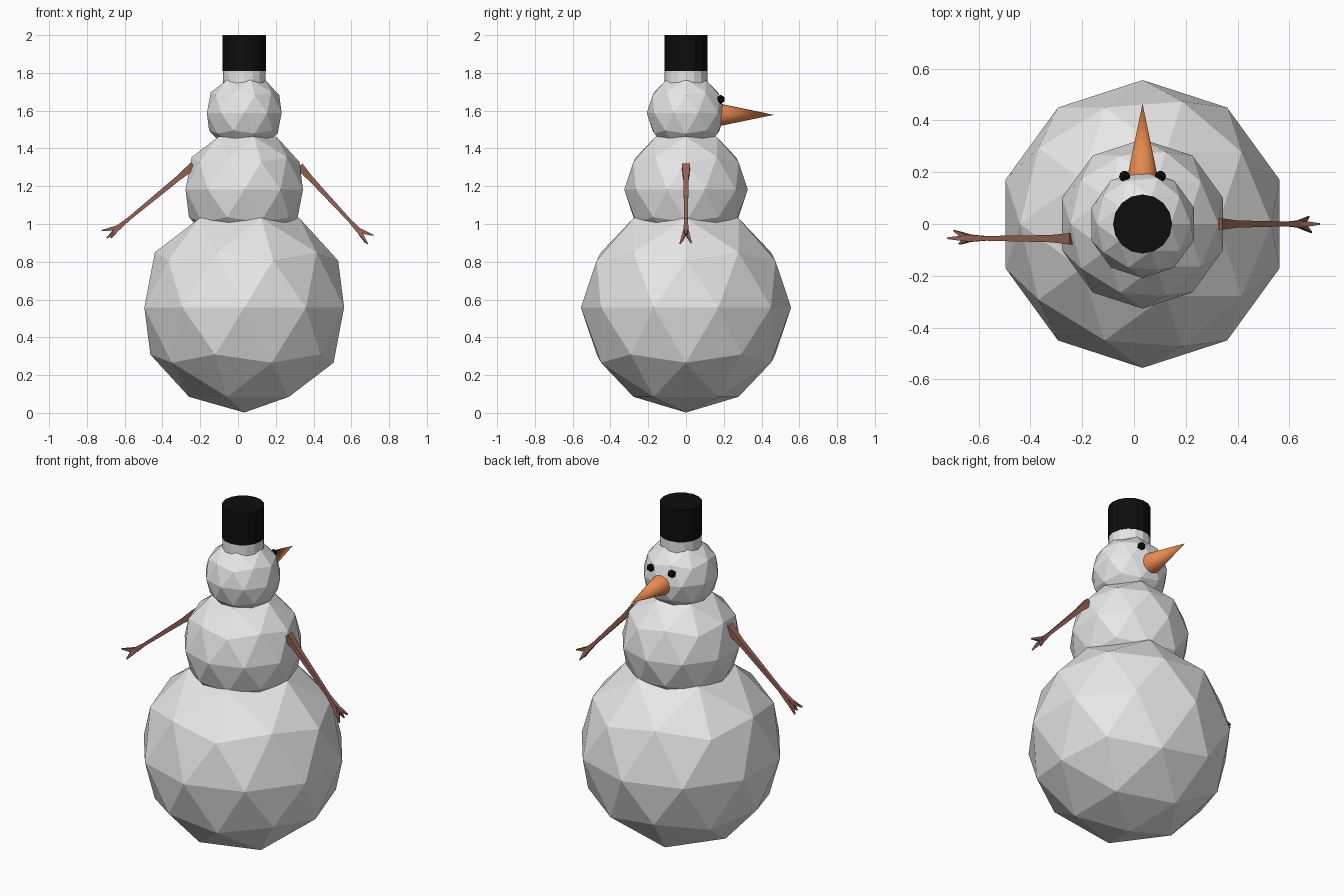
import bpy, bmesh, math
from mathutils import Vector

if "Cube" in bpy.data.objects:
    bpy.data.objects.remove(bpy.data.objects["Cube"], do_unlink=True)

CX = 0.033  # axis of the body


def material(name, r, g, b):
    m = bpy.data.materials.new(name)
    m.use_nodes = True
    m.diffuse_color = (r, g, b, 1)
    bsdf = m.node_tree.nodes["Principled BSDF"]
    bsdf.inputs["Base Color"].default_value = (r, g, b, 1)
    bsdf.inputs["Roughness"].default_value = 0.8
    return m


snow = material("snow white", 0.8, 0.8, 0.8)
black = material("coal black", 0.004, 0.004, 0.004)
orange = material("carrot orange", 0.8, 0.25, 0.075)
brown = material("twig brown", 0.3, 0.12, 0.085)


def finish(name, bm, mat):
    bmesh.ops.recalc_face_normals(bm, faces=bm.faces)
    mesh = bpy.data.meshes.new(name)
    bm.to_mesh(mesh)
    bm.free()
    mesh.materials.append(mat)
    obj = bpy.data.objects.new(name, mesh)
    bpy.context.collection.objects.link(obj)
    return obj


def ball(name, centre, radius, mat, level=2):
    bm = bmesh.new()
    bmesh.ops.create_icosphere(bm, subdivisions=level, radius=radius)
    bmesh.ops.translate(bm, verts=bm.verts, vec=centre)
    return finish(name, bm, mat)


def cone(name, centre, r1, r2, depth, sides, mat, axis=(0, 0, 1)):
    bm = bmesh.new()
    bmesh.ops.create_cone(bm, cap_ends=True, segments=sides,
                          radius1=r1, radius2=r2, depth=depth)
    turn = Vector((0, 0, 1)).rotation_difference(Vector(axis))
    bmesh.ops.rotate(bm, verts=bm.verts, matrix=turn.to_matrix())
    bmesh.ops.translate(bm, verts=bm.verts, vec=centre)
    return finish(name, bm, mat)


def add_stick(bm, path, widths):
    """Square-section stick through the points of a path."""
    along = (Vector(path[-1]) - Vector(path[0])).normalized()
    side = along.cross(Vector((0, 1, 0))).normalized()
    across = along.cross(side)
    rings = []
    for p, w in zip(path, widths):
        rings.append([bm.verts.new(Vector(p) + w * (a * side + b * across))
                      for a, b in ((1, 1), (-1, 1), (-1, -1), (1, -1))])
    for low, high in zip(rings, rings[1:]):
        for i in range(4):
            j = (i + 1) % 4
            bm.faces.new((low[i], low[j], high[j], high[i]))
    bm.faces.new(rings[0])
    bm.faces.new(rings[-1])


def arm(name, shoulder, wrist, tips):
    bm = bmesh.new()
    s, w = Vector(shoulder), Vector(wrist)
    add_stick(bm, [s, s.lerp(w, 0.2), s.lerp(w, 0.85), w],
              [0.022, 0.014, 0.009, 0.014])
    for tip in tips:
        add_stick(bm, [w.lerp(s, 0.02), w.lerp(Vector(tip), 0.45), tip],
                  [0.011, 0.009, 0.003])
    return finish(name, bm, brown)


# Snowballs
ball("lower_body", (CX, 0, 0.558), 0.556, snow)
ball("upper_body", (CX, 0, 1.182), 0.327, snow)
ball("head", (CX, 0, 1.588), 0.208, snow)

# Hat with its pale band
cone("hat_band", (CX, 0, 1.77), 0.113, 0.113, 0.08, 16, snow)
cone("hat", (CX, 0, 1.905), 0.114, 0.114, 0.19, 16, black)

# Face
nose = cone("nose", (CX, 0.325, 1.578), 0.058, 0, 0.28, 32, orange, (0, 1, 0))
for poly in nose.data.polygons:
    poly.use_smooth = len(poly.vertices) == 3
for label, sign in (("left", 1), ("right", -1)):
    ball(label + "_eye", (CX + sign * 0.069, 0.184, 1.66), 0.024, black, 1)

# Twig arms
arm("left_arm", (0.325, 0, 1.305), (0.64, 0, 0.965),
    [(0.718, 0, 0.94), (0.675, 0.028, 0.9), (0.685, -0.032, 0.895)])
arm("right_arm", (-0.235, -0.057, 1.31), (-0.635, -0.055, 0.98),
    [(-0.722, -0.055, 0.965), (-0.695, -0.026, 0.925), (-0.675, -0.077, 0.925)])
